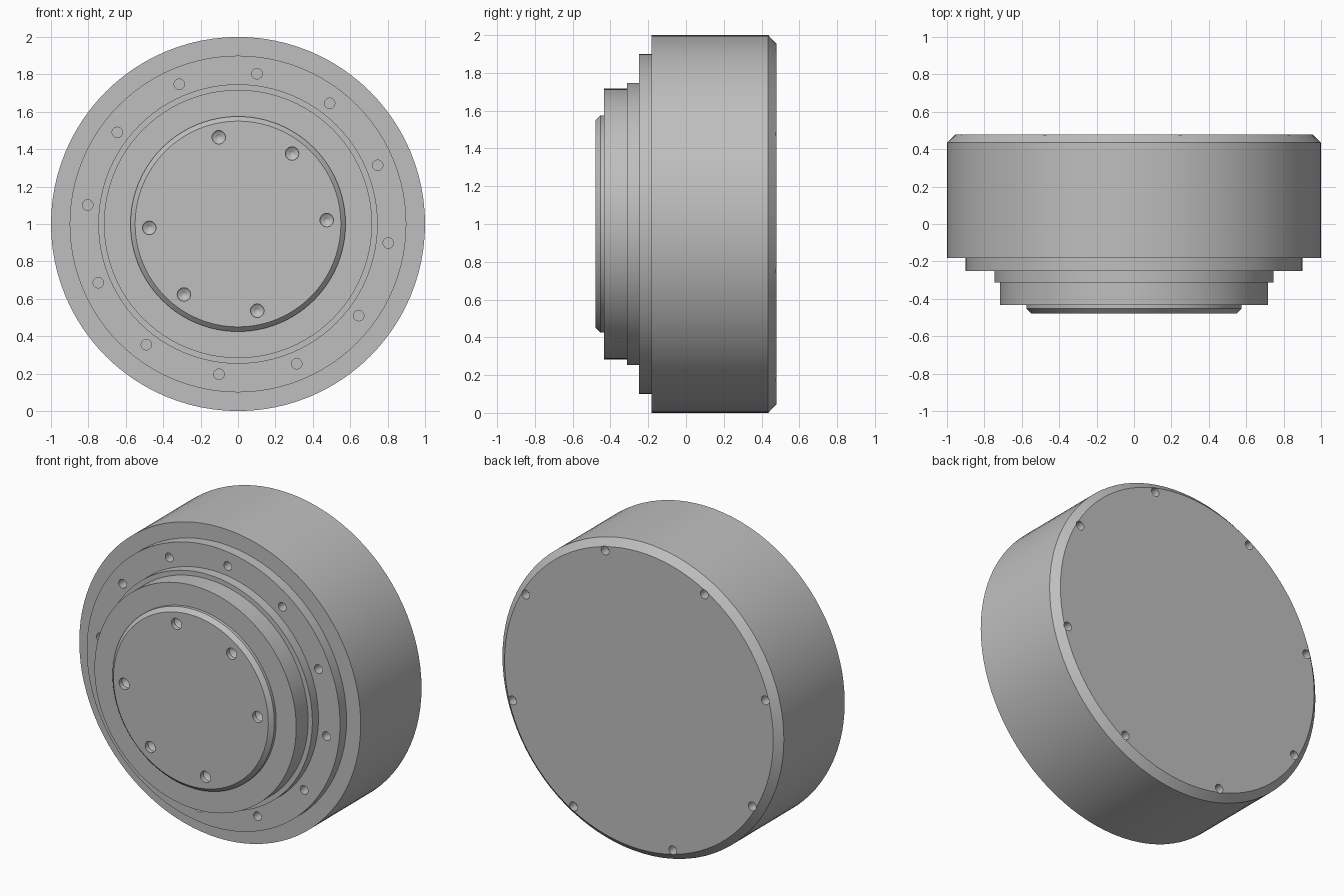
import bpy
import bmesh
from math import cos, sin, tau, radians

cube = bpy.data.objects.get("Cube")
if cube:
    bpy.data.objects.remove(cube, do_unlink=True)

CENTRE_Z = 1.0

metal = bpy.data.materials.new("grey metal")
metal.use_nodes = True
grey = (0.52, 0.52, 0.52, 1)
metal.diffuse_color = grey
metal.node_tree.nodes["Principled BSDF"].inputs["Base Color"].default_value = grey


def revolve(bm, profile, segments, cx=0.0, cz=CENTRE_Z):
    """Closed solid from (radius, y) points turned about a line along y."""
    rings = []
    for r, y in profile:
        if r == 0:
            rings.append([bm.verts.new((cx, y, cz))] * segments)
        else:
            rings.append([bm.verts.new((cx + r * cos(tau * i / segments), y,
                                        cz + r * sin(tau * i / segments)))
                          for i in range(segments)])
    for a, b in zip(rings, rings[1:]):
        for i in range(segments):
            j = (i + 1) % segments
            corners = dict.fromkeys((a[i], a[j], b[j], b[i]))
            bm.faces.new(list(corners))
    for ring, (r, y) in ((rings[0], profile[0]), (rings[-1], profile[-1])):
        if r > 0:
            bm.faces.new(ring)


def finish(bm, name):
    bmesh.ops.recalc_face_normals(bm, faces=bm.faces[:])
    mesh = bpy.data.meshes.new(name)
    bm.to_mesh(mesh)
    bm.free()
    mesh.materials.append(metal)
    obj = bpy.data.objects.new(name, mesh)
    bpy.context.collection.objects.link(obj)
    return obj


def turned_part(name, profile):
    bm = bmesh.new()
    revolve(bm, profile, 96)
    return finish(bm, name)


def activate(obj):
    bpy.ops.object.select_all(action="DESELECT")
    obj.select_set(True)
    bpy.context.view_layer.objects.active = obj


def drill(parts, angles, circle, radius, face, depth, tip=0.0, inward=1):
    """Cut blind holes on a bolt circle, with an optional conical bottom."""
    bm = bmesh.new()
    profile = [(radius, face - inward * 0.03), (radius, face + inward * depth)]
    if tip:
        profile.append((0, face + inward * (depth + tip)))
    for a in map(radians, angles):
        revolve(bm, profile, 24, circle * cos(a), CENTRE_Z + circle * sin(a))
    cutter = finish(bm, "hole_cutter")
    cutter.hide_render = True
    for part in parts:
        mod = part.modifiers.new("holes", "BOOLEAN")
        mod.operation = "DIFFERENCE"
        mod.solver = "EXACT"
        mod.object = cutter
        activate(part)
        bpy.ops.object.modifier_apply(modifier=mod.name)
    bpy.data.objects.remove(cutter, do_unlink=True)


# Stepped body, from the back drum to the front cap
housing = turned_part("housing", [(1, -0.183), (1, 0.435), (0.955, 0.478)])
flange = turned_part("mounting_flange", [(0.9, -0.25), (0.9, -0.12)])
collar = turned_part("collar", [(0.747, -0.312), (0.747, -0.2)])
hub = turned_part("output_hub", [(0.717, -0.433), (0.717, -0.26)])
cap = turned_part("front_cap", [(0.55, -0.478), (0.575, -0.453), (0.575, -0.41)])

# Conical holes in the cap: two opposite groups of three
drill([cap, hub], [base + step for base in (2.5, 182.5) for step in (0, 50, 100)],
      0.475, 0.036, -0.478, 0.03, tip=0.03)
# Twelve flange holes and eight holes in the back cover
drill([flange, housing], [22.8 + 30 * i for i in range(12)],
      0.81, 0.028, -0.25, 0.09)
drill([housing], [30 + 45 * i for i in range(8)],
      0.93, 0.028, 0.478, 0.06, inward=-1)

for part in (housing, flange, collar, hub, cap):
    activate(part)
    bpy.ops.object.shade_smooth_by_angle(angle=radians(30))
